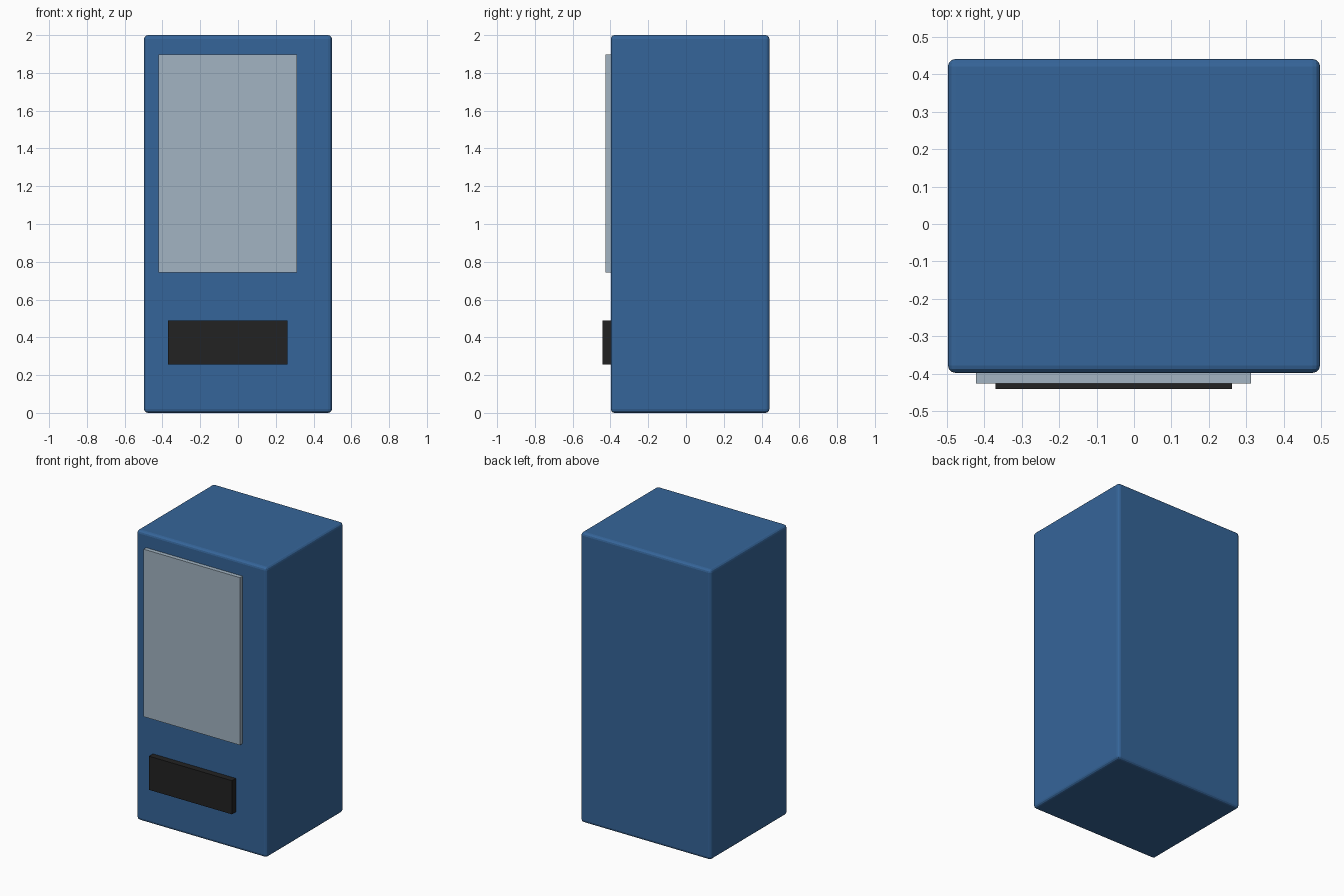
import bpy

if "Cube" in bpy.data.objects:
    bpy.data.objects.remove(bpy.data.objects["Cube"])


def material(name, rgb):
    m = bpy.data.materials.new(name)
    m.diffuse_color = (*rgb, 1.0)
    m.use_nodes = True
    m.node_tree.nodes["Principled BSDF"].inputs["Base Color"].default_value = m.diffuse_color
    return m


def box(name, lo, hi, mat, bevel=0.0):
    """Box between two corners, with optional rounded edges."""
    bpy.ops.mesh.primitive_cube_add(size=1, location=[(a + b) / 2 for a, b in zip(lo, hi)])
    ob = bpy.context.object
    ob.name = name
    ob.scale = [b - a for a, b in zip(lo, hi)]
    bpy.ops.object.transform_apply(location=False, rotation=False, scale=True)
    ob.data.materials.append(mat)
    if bevel:
        mod = ob.modifiers.new("rounded_edges", "BEVEL")
        mod.width = bevel
        mod.segments = 3
    return ob


blue = material("cabinet_blue", (0.036, 0.13, 0.32))
glass = material("pale_glass", (0.36, 0.455, 0.54))
black = material("hatch_black", (0.016, 0.016, 0.016))

# Cabinet body with softly rounded edges
box("cabinet", (-0.4975, -0.398, 0.0), (0.4975, 0.441, 2.0), blue, 0.02)

# Display window standing slightly proud of the front
box("display_window", (-0.422, -0.426, 0.742), (0.313, -0.378, 1.897), glass)

# Delivery hatch below the window
box("delivery_hatch", (-0.37, -0.441, 0.257), (0.262, -0.378, 0.489), black)
